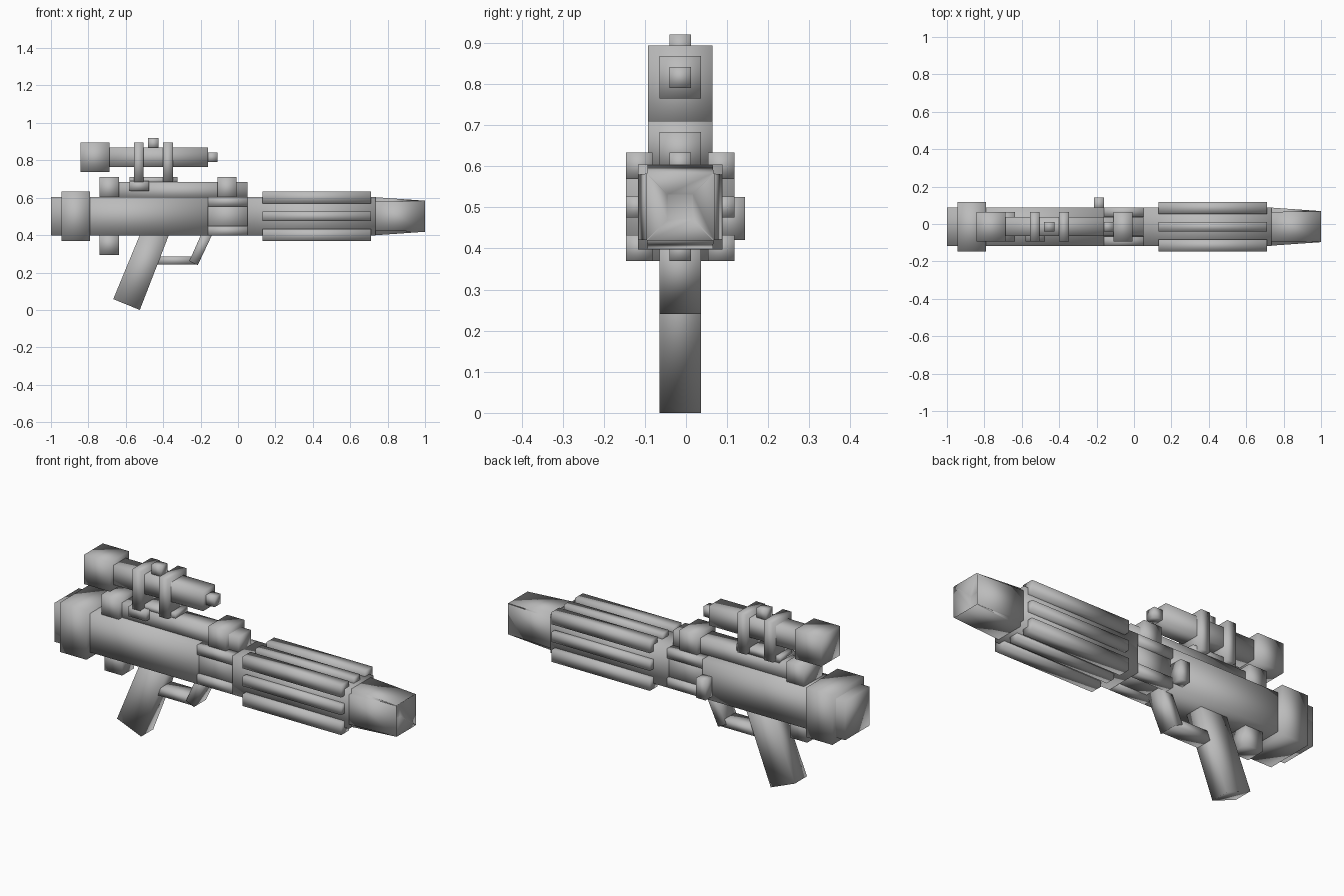
import bpy
import bmesh

default = bpy.data.objects.get("Cube")
if default:
    bpy.data.objects.remove(default, do_unlink=True)

YC, ZC = -0.014, 0.501   # long axis of the barrel

grey = bpy.data.materials.new("plain grey")
grey.use_nodes = True
grey.diffuse_color = (0.5, 0.5, 0.5, 1)
grey.node_tree.nodes["Principled BSDF"].inputs["Base Color"].default_value = (0.5, 0.5, 0.5, 1)


def finish(name, bm):
    """Turn a bmesh into a softly shaded object."""
    bmesh.ops.recalc_face_normals(bm, faces=bm.faces)
    mesh = bpy.data.meshes.new(name)
    bm.to_mesh(mesh)
    bm.free()
    mesh.materials.append(grey)
    for p in mesh.polygons:
        p.use_smooth = True
    obj = bpy.data.objects.new(name, mesh)
    bpy.context.collection.objects.link(obj)
    return obj


def box(name, x, y, z):
    """Box from (low, high) ranges on each axis."""
    bm = bmesh.new()
    bmesh.ops.create_cube(bm, size=1)
    for v in bm.verts:
        v.co = [r[0] if c < 0 else r[1] for c, r in zip(v.co, (x, y, z))]
    return finish(name, bm)


def mid_box(name, x, half, z):
    """Box centred across the width."""
    return box(name, x, (YC - half, YC + half), z)


def plate(name, outline, half):
    """Side outline in x and z, extruded across the width."""
    bm = bmesh.new()
    face = bm.faces.new([bm.verts.new((x, YC - half, z)) for x, z in outline])
    out = bmesh.ops.extrude_face_region(bm, geom=[face])
    for v in out["geom"]:
        if isinstance(v, bmesh.types.BMVert):
            v.co.y += 2 * half
    return finish(name, bm)


def around(half):
    return (ZC - half, ZC + half)


# Main body and barrel core
mid_box("rear_body", (-1.0, -0.16), 0.103, around(0.103))
mid_box("stock_block", (-0.945, -0.79), 0.132, around(0.132))
mid_box("receiver_core", (-0.16, 0.05), 0.085, around(0.085))
mid_box("barrel_core", (0.05, 0.735), 0.103, around(0.103))

# Corner bars of the receiver and slats around the barrel
for i in (-1, 0, 1):
    for j in (-1, 0, 1):
        if i == j == 0:
            continue
        if i and j:
            y, z = YC + i * 0.078, ZC + j * 0.078
            box("receiver_bar", (-0.16, 0.05), (y - 0.025, y + 0.025), (z - 0.025, z + 0.025))
        ry = 0.032 if i and j else 0.026
        y, z = YC + i * (0.132 - ry), ZC + j * (0.132 - ry)
        box("barrel_slat", (0.13, 0.71), (y - ry, y + ry), (z - ry, z + ry))

# Tapered muzzle with notched corners and a funnel mouth
bm = bmesh.new()


def ring(x, half, notch):
    n = half - notch
    corner = [(half, n), (n, n), (n, half)]
    pts = []
    for _ in range(4):
        pts += corner
        corner = [(-b, a) for a, b in corner]
    return [bm.verts.new((x, YC + a, ZC + b)) for a, b in pts]


rings = [ring(0.73, 0.102, 0.023), ring(1.0, 0.083, 0.002), ring(0.94, 0.031, 0.001)]
for a, b in zip(rings, rings[1:]):
    for k in range(12):
        m = (k + 1) % 12
        bm.faces.new((a[k], a[m], b[m], b[k]))
bm.faces.new(rings[0])
bm.faces.new(rings[-1])
finish("muzzle", bm)

# Top rail and its blocks
mid_box("top_rail", (-0.64, 0.05), 0.051, (0.59, 0.683))
for name, x in (("rear_rail_block", -0.74), ("front_rail_block", -0.11)):
    mid_box(name, (x, x + 0.103), 0.079, (0.59, 0.71))
mid_box("lower_lug", (-0.74, -0.637), 0.051, (0.295, 0.41))
box("side_knob", (-0.215, -0.16), (0.07, 0.143), (0.42, 0.525))

# Scope and mounts
mid_box("scope_rear", (-0.842, -0.688), 0.079, (0.738, 0.894))
mid_box("scope_tube", (-0.69, -0.16), 0.051, (0.765, 0.868))
mid_box("scope_tip", (-0.17, -0.11), 0.026, (0.79, 0.842))
mid_box("scope_dial", (-0.48, -0.425), 0.026, (0.86, 0.92))
for x in (-0.557, -0.4):
    mid_box("scope_ring", (x, x + 0.052), 0.079, (0.683, 0.894))
mid_box("mount_plate", (-0.58, -0.323), 0.051, (0.675, 0.71))
box("mount_clamp", (-0.58, -0.477), (YC - 0.079, YC), (0.637, 0.69))

# Grip and trigger guard
plate("grip", [(-0.517, 0.42), (-0.362, 0.42), (-0.525, 0.0), (-0.667, 0.058)], 0.051)
mid_box("guard_bar", (-0.45, -0.215), 0.045, (0.243, 0.287))
plate("guard_post", [(-0.19, 0.42), (-0.13, 0.42), (-0.215, 0.24), (-0.26, 0.262)], 0.051)
